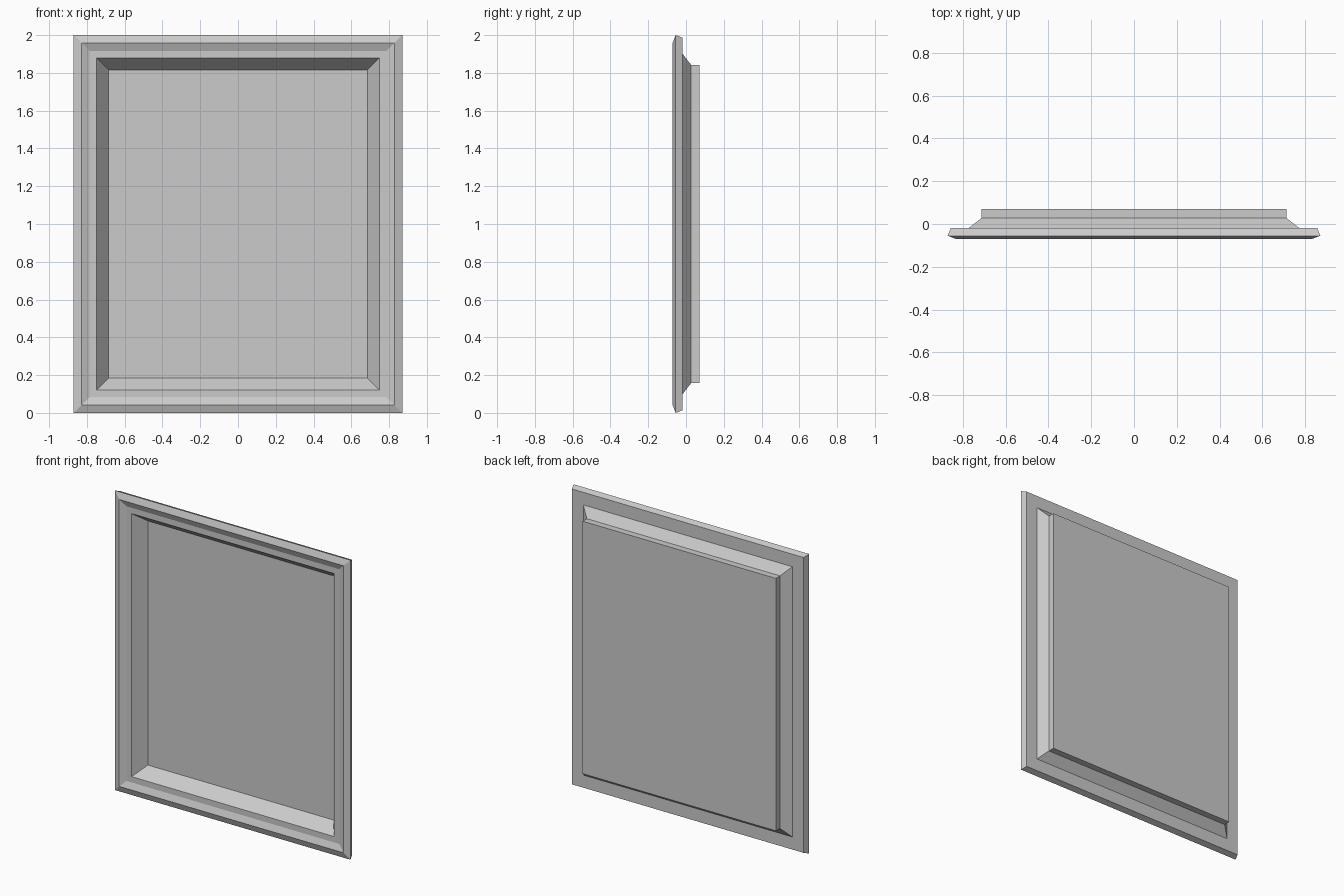
import bpy, bmesh

if "Cube" in bpy.data.objects:
    bpy.data.objects.remove(bpy.data.objects["Cube"])

HALF_W, HEIGHT = 0.87, 2.0


def rect(bm, inset, y):
    """Rectangle of vertices, inset from the outer outline at depth y."""
    x, lo, hi = HALF_W - inset, inset, HEIGHT - inset
    return [bm.verts.new((px, y, pz)) for px, pz in ((-x, lo), (x, lo), (x, hi), (-x, hi))]


def sweep(name, profile, closed):
    """Mitred sweep of an (inset, y) profile round the outline; open ones get capped."""
    bm = bmesh.new()
    rings = [rect(bm, i, y) for i, y in profile]
    pairs = list(zip(rings, rings[1:]))
    if closed:
        pairs.append((rings[-1], rings[0]))
    for a, b in pairs:
        for k in range(4):
            n = (k + 1) % 4
            bm.faces.new((a[k], a[n], b[n], b[k]))
    if not closed:
        bm.faces.new(rings[0])
        bm.faces.new(rings[-1])
    bmesh.ops.recalc_face_normals(bm, faces=bm.faces[:])
    mesh = bpy.data.meshes.new(name)
    bm.to_mesh(mesh)
    bm.free()
    obj = bpy.data.objects.new(name, mesh)
    bpy.context.collection.objects.link(obj)
    return obj


# Moulded frame: raised ridge, flat band, sloped opening, stepped back
sweep("frame", [
    (0.0, -0.055),     # outer edge
    (0.042, -0.071),   # ridge
    (0.083, -0.054),   # groove
    (0.122, -0.054),   # opening lip
    (0.185, 0.027),    # opening bottom
    (0.157, 0.027),    # back slope end
    (0.098, -0.019),   # back slope start
    (0.014, -0.019),   # back rim
], closed=True)

# Backing panel seen through the opening and standing proud at the back
sweep("back_panel", [(0.157, 0.027), (0.157, 0.071)], closed=False)
